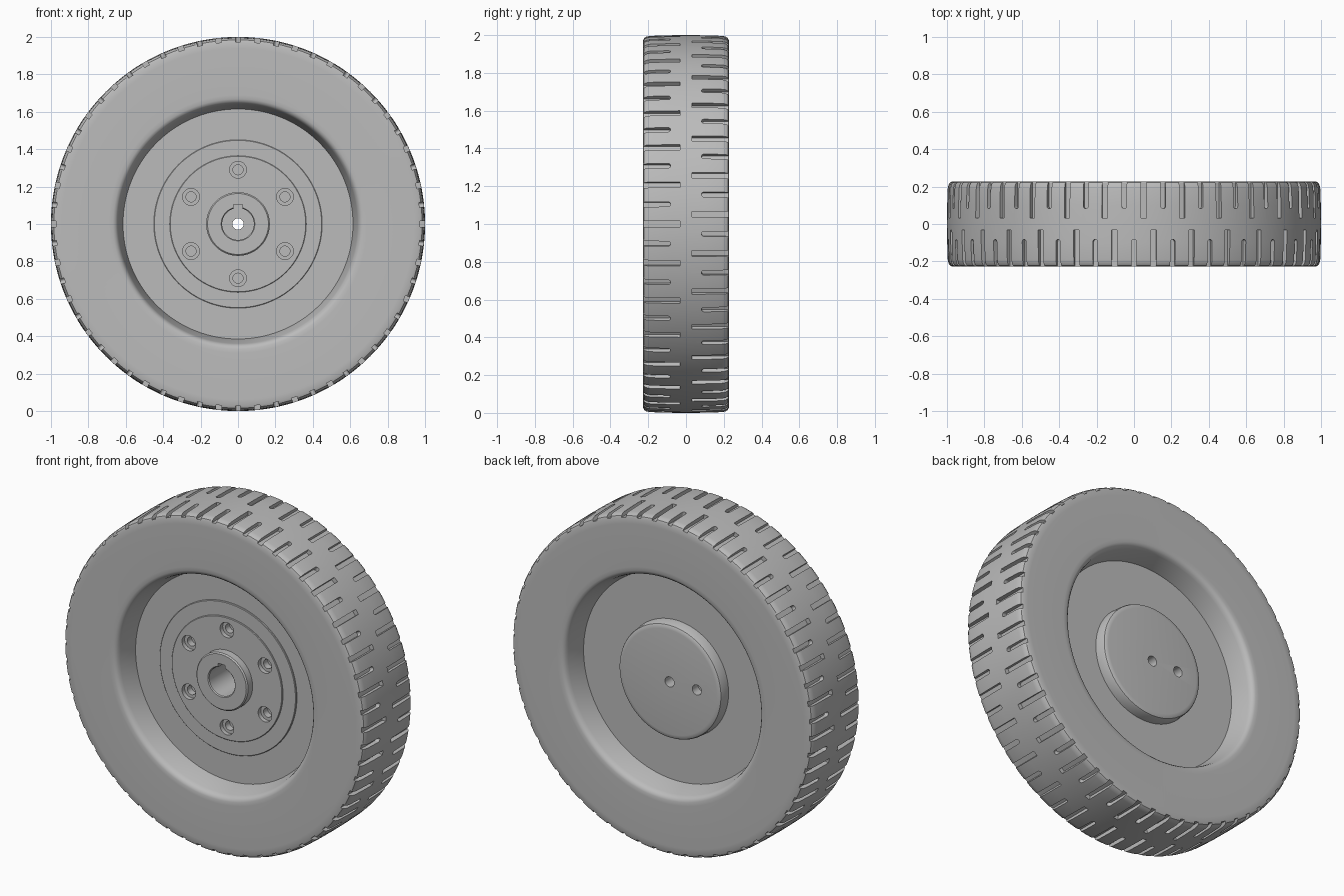
import bpy, bmesh, math
from mathutils import Matrix, Vector

if "Cube" in bpy.data.objects:
    bpy.data.objects.remove(bpy.data.objects["Cube"], do_unlink=True)

grey = bpy.data.materials.new("plain grey")
grey.use_nodes = True
colour = (0.5, 0.5, 0.5, 1)
grey.diffuse_color = colour
grey.node_tree.nodes["Principled BSDF"].inputs["Base Color"].default_value = colour

CENTRE = Vector((0, 0, 1))


def make_object(name, bm):
    bmesh.ops.recalc_face_normals(bm, faces=bm.faces)
    mesh = bpy.data.meshes.new(name)
    bm.to_mesh(mesh)
    bm.free()
    mesh.materials.append(grey)
    obj = bpy.data.objects.new(name, mesh)
    bpy.context.collection.objects.link(obj)
    return obj


def lathe(name, profile, steps):
    """Revolve a closed (radius, y) loop around the wheel axle."""
    bm = bmesh.new()
    rings = []
    for i in range(steps):
        a = 2 * math.pi * i / steps
        rings.append([bm.verts.new((r * math.cos(a), y, 1 + r * math.sin(a))) for r, y in profile])
    n = len(profile)
    for i in range(steps):
        here, there = rings[i], rings[(i + 1) % steps]
        for j in range(n):
            k = (j + 1) % n
            bm.faces.new((here[j], here[k], there[k], there[j]))
    return make_object(name, bm)


def prism(bm, outline, direction):
    """Extrude a flat outline along a direction into a closed solid."""
    base = bm.faces.new([bm.verts.new(p) for p in outline])
    result = bmesh.ops.extrude_face_region(bm, geom=[base], use_keep_orig=True)
    moved = [v for v in result["geom"] if isinstance(v, bmesh.types.BMVert)]
    bmesh.ops.translate(bm, verts=moved, vec=direction)


def add_drill(bm, x, z, radius, y_from, y_to):
    ring = [(x + radius * math.cos(i * math.pi / 16), y_from, z + radius * math.sin(i * math.pi / 16))
            for i in range(32)]
    prism(bm, ring, Vector((0, y_to - y_from, 0)))


def cut(obj, bm):
    """Subtract the solids in bm and keep only the finished mesh."""
    cutter = make_object("cutter", bm)
    cutter.hide_render = True
    mod = obj.modifiers.new("cut", "BOOLEAN")
    mod.operation = "DIFFERENCE"
    mod.solver = "EXACT"
    mod.object = cutter
    graph = bpy.context.evaluated_depsgraph_get()
    result = bpy.data.meshes.new_from_object(obj.evaluated_get(graph))
    obj.modifiers.clear()
    obj.data = result
    bpy.data.objects.remove(cutter, do_unlink=True)


# Tyre: one half of the section, mirrored
half = [(1.0, 0.0), (0.999, 0.1), (0.996, 0.19), (0.992, 0.21), (0.984, 0.222),
        (0.972, 0.227), (0.94, 0.228), (0.69, 0.228), (0.668, 0.227), (0.655, 0.222),
        (0.645, 0.211), (0.639, 0.195), (0.617, 0.1), (0.61, 0.06)]
tyre = lathe("tyre", half + [(r, -y) for r, y in reversed(half[1:])], 240)

# Tread grooves: square and round ended slots alternate, staggered across sides
grooves = bmesh.new()
for side in (-1, 1):
    for i in range(60):
        angle = math.radians(6 * i + (3 if side > 0 else 0))
        if i % 2 == 0:
            w, end = 0.015, 0.032
            shape = [(-w, 0.27), (-w, end), (w, end), (w, 0.27)]
        else:
            w, end = 0.013, 0.082
            arc = [(-w * math.cos(t * math.pi / 8), end + w - w * math.sin(t * math.pi / 8))
                   for t in range(9)]
            shape = [(-w, 0.27)] + arc + [(w, 0.27)]
        spin = Matrix.Translation(CENTRE) @ Matrix.Rotation(-angle, 4, "Y")
        outline = [spin @ Vector((0.974, side * y, t)) for t, y in shape]
        prism(grooves, outline, spin.to_3x3() @ Vector((0.08, 0, 0)))
cut(tyre, grooves)

# Wheel disc with stepped flange, bored hub on the front and boss on the back
wheel = lathe("wheel_disc", [
    (0.03, 0.04), (0.085, 0.04), (0.085, -0.15), (0.09, -0.155), (0.163, -0.155),
    (0.17, -0.148), (0.17, -0.105), (0.362, -0.105), (0.365, -0.102), (0.365, -0.097),
    (0.447, -0.097), (0.45, -0.094), (0.45, -0.087), (0.625, -0.087),
    (0.625, 0.087), (0.342, 0.087), (0.338, 0.14), (0.334, 0.148),
    (0.325, 0.153), (0.31, 0.155), (0.03, 0.155)], 128)

# Counterbored bolt holes, keyway and the small off-centre hole at the back
wide, deep = bmesh.new(), bmesh.new()
for i in range(6):
    a = math.radians(30 + 60 * i)
    x, z = 0.29 * math.cos(a), 1 + 0.29 * math.sin(a)
    add_drill(wide, x, z, 0.045, -0.2, -0.08)
    add_drill(deep, x, z, 0.027, -0.2, -0.04)
add_drill(deep, -0.18, 1, 0.03, 0.2, 0.1)
prism(deep, [(sx * 0.024, -0.2, z) for sx, z in ((-1, 1.06), (1, 1.06), (1, 1.105), (-1, 1.105))],
      Vector((0, 0.235, 0)))
cut(wheel, wide)
cut(wheel, deep)

# Smooth curved surfaces, keep machined edges crisp
for obj in (tyre, wheel):
    bpy.ops.object.select_all(action="DESELECT")
    obj.select_set(True)
    bpy.context.view_layer.objects.active = obj
    bpy.ops.object.shade_smooth_by_angle(angle=math.radians(30))
